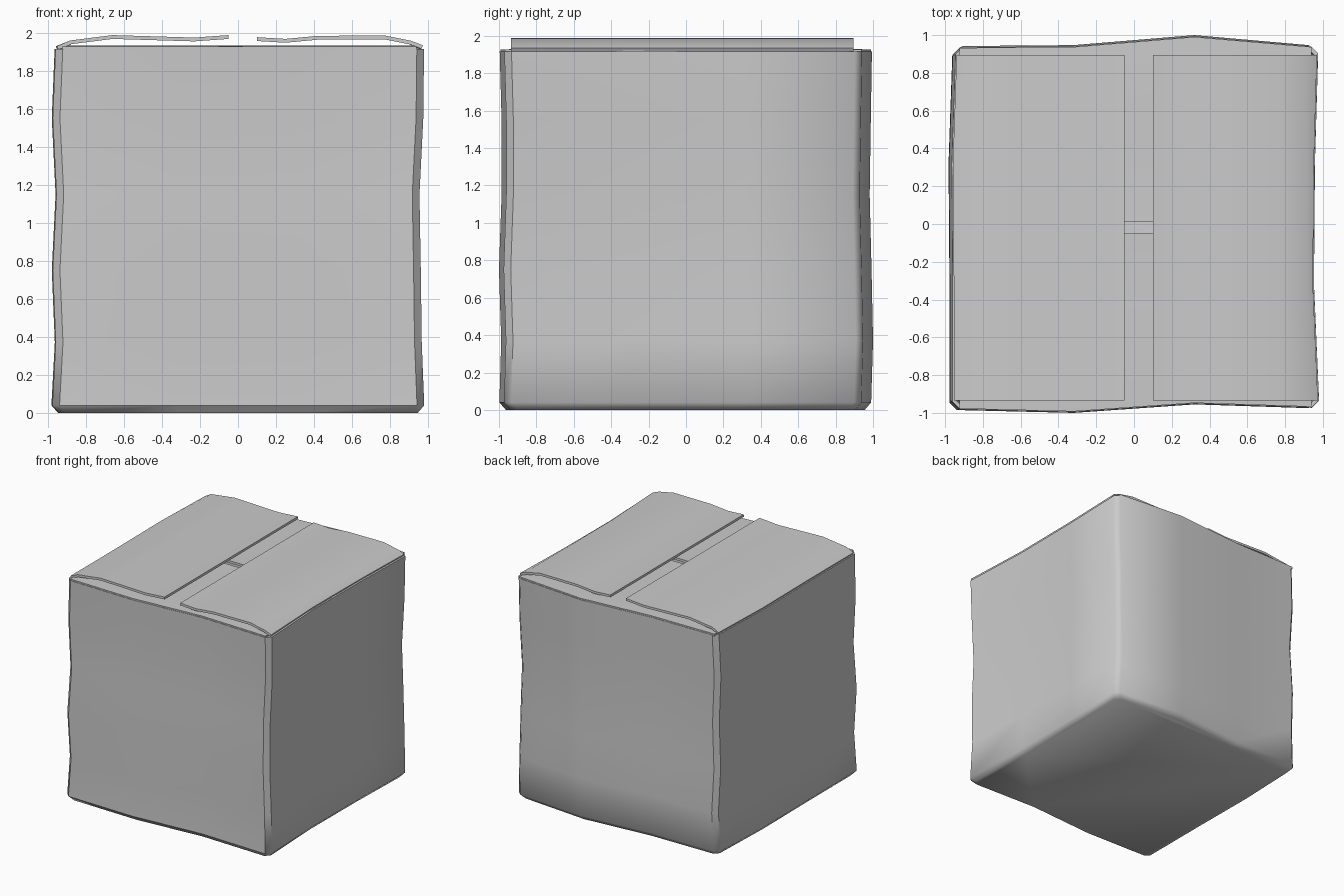
import bpy, math

if "Cube" in bpy.data.objects:
    bpy.data.objects.remove(bpy.data.objects["Cube"])

C = 0.038      # corner chamfer
T = 0.02       # card thickness
LEVELS = [0.04, 0.37, 0.75, 1.15, 1.55, 1.915]
# wall position at four columns, and its waviness at each level
LEFT = ([-0.965, -0.965, -0.97, -0.95], [-0.012, 0.006, -0.01, 0.01, -0.01, 0.005])
RIGHT = ([0.967, 0.94, 0.945, 0.962], [0.013, 0, -0.005, -0.012, 0.008, 0.012])
FRONT = ([-0.975, -0.99, -0.945, -0.965], [-0.008, 0.002, -0.01, 0.004, 0.004, -0.006])
BACK = ([0.93, 0.935, 0.988, 0.935], [0.002, 0.012, 0.004, -0.006, 0, 0.006])
MID = [-0.32, 0.32]


def finish(name, verts, faces, offset, angle):
    me = bpy.data.meshes.new(name)
    me.from_pydata(verts, [], faces)
    ob = bpy.data.objects.new(name, me)
    bpy.context.collection.objects.link(ob)
    bpy.ops.object.select_all(action='DESELECT')
    ob.select_set(True)
    bpy.context.view_layer.objects.active = ob
    m = ob.modifiers.new("thickness", 'SOLIDIFY')
    m.thickness, m.offset = T, offset
    m.use_even_offset = True
    bpy.ops.object.modifier_apply(modifier=m.name)
    bpy.ops.object.shade_smooth_by_angle(angle=math.radians(angle))
    return ob


def wall(w, col, lev):
    return w[0][col] + w[1][lev]


def ring(k):
    """Counter-clockwise outline of the box at one level."""
    l, r, f, b = ([wall(w, c, k) for c in range(4)] for w in (LEFT, RIGHT, FRONT, BACK))
    return ([(l[0] + C, f[0]), (MID[0], f[1]), (MID[1], f[2]), (r[0] - C, f[3])]
            + [(r[0], f[3] + C), (r[1], MID[0]), (r[2], MID[1]), (r[3], b[3] - C)]
            + [(r[3] - C, b[3]), (MID[1], b[2]), (MID[0], b[1]), (l[3] + C, b[0])]
            + [(l[3], b[0] - C), (l[2], MID[1]), (l[1], MID[0]), (l[0], f[0] + C)])


# Box body: chamfered, gently dented walls and a floor
base = ring(0)
verts = [(x * 0.965, y * 0.965, 0) for x, y in base]
for k, z in enumerate(LEVELS):
    verts += [(x, y, z) for x, y in ring(k)]
n = len(base)
faces = [tuple(reversed(range(n)))]
for k in range(len(LEVELS)):
    for i in range(n):
        j = (i + 1) % n
        faces.append((k * n + i, k * n + j, (k + 1) * n + j, (k + 1) * n + i))
body = finish("box_body", verts, faces, -1, 55)

# Crisp folds at the front and back-left corners
me = body.data
folds = {i for i in (0, 3, 4, 11, 12, 15)}
for e in me.edges:
    a, b = e.vertices
    if max(a, b) >= len(verts):
        continue
    vertical = abs(a - b) == n and a % n in folds and min(a, b) >= n
    front = a // n == b // n and a // n <= 1 and a % n <= 3 and b % n <= 3
    if vertical or front:
        e.use_edge_sharp = True


def flap(name, edge, profile, along_y):
    """Sheet from an uneven hinge edge [(s, outer)] across a profile [(p, z)]."""
    vs, fs, m = [], [], len(profile)
    for s, outer in edge:
        for k, (p, z) in enumerate(profile):
            q = outer if k == 0 else p
            vs.append((q, s, z) if along_y else (s, q, z))
    for i in range(len(edge) - 1):
        for k in range(m - 1):
            a = i * m + k
            fs.append((a, a + 1, a + m + 1, a + m))
    return finish(name, vs, fs, 0, 35)


top = len(LEVELS) - 1
y_cols = [-0.935, *MID, 0.895]
x_cols = [-0.925, *MID, 0.94]

# Inner flaps folded in from the front and back
flap("inner_flap_front", [(s, wall(FRONT, c, top) + 0.004) for c, s in enumerate(x_cols)],
     [(0, 1.917), (-0.75, 1.924), (-0.4, 1.915), (-0.05, 1.922)], False)
flap("inner_flap_back", [(s, wall(BACK, c, top) - 0.004) for c, s in enumerate(x_cols)],
     [(0, 1.917), (0.72, 1.924), (0.36, 1.915), (0.01, 1.922)], False)

# Outer flaps folded over from the sides
flap("outer_flap_left", [(s, wall(LEFT, c, top) + 0.01) for c, s in enumerate(y_cols)],
     [(0, 1.92), (-0.88, 1.95), (-0.66, 1.978), (-0.23, 1.965), (-0.05, 1.978)], True)
flap("outer_flap_right", [(s, wall(RIGHT, c, top) - 0.01) for c, s in enumerate(y_cols)],
     [(0, 1.925), (0.91, 1.948), (0.77, 1.976), (0.42, 1.974), (0.25, 1.958), (0.1, 1.967)], True)
